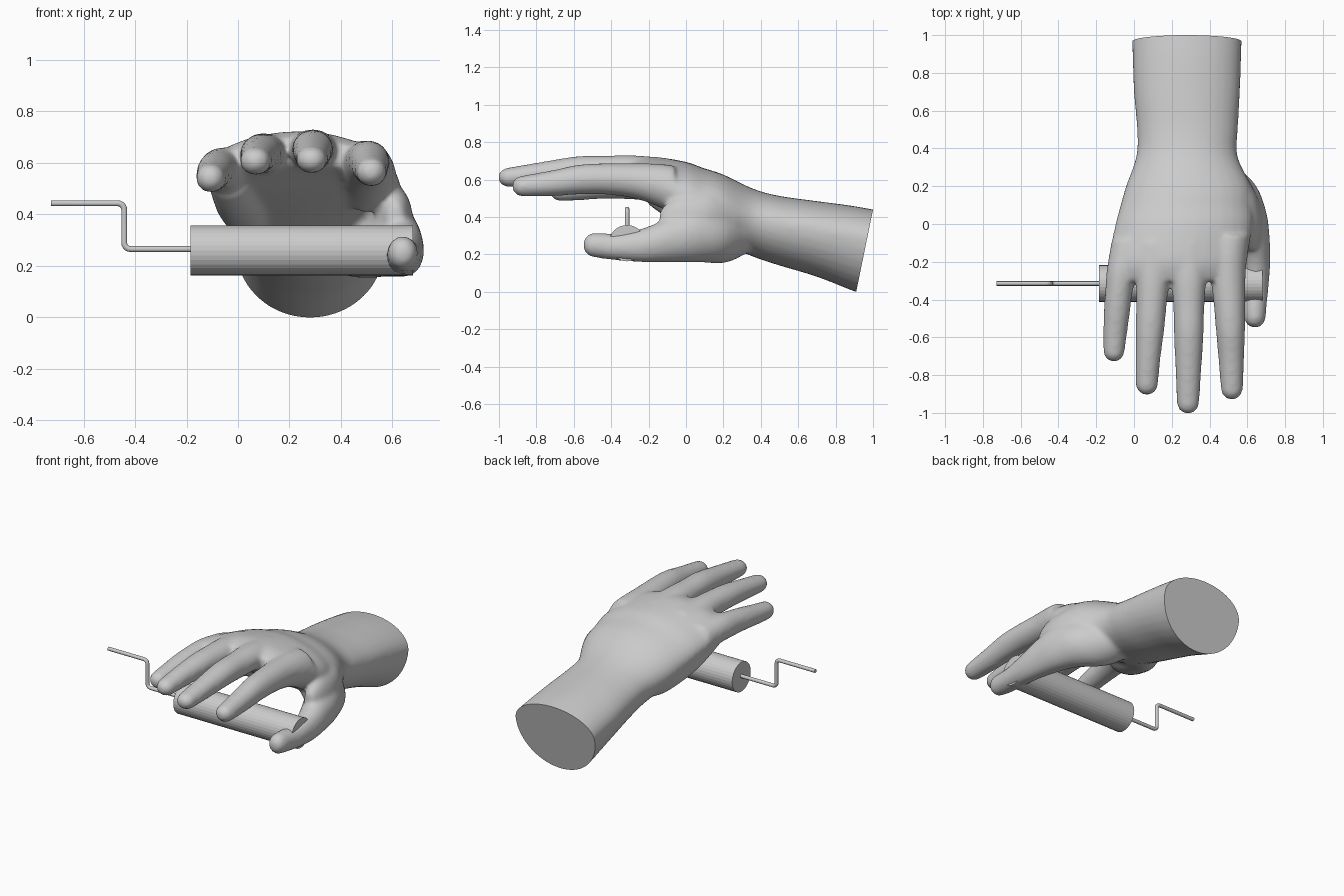
import bpy, bmesh, math
from mathutils import Vector

if "Cube" in bpy.data.objects:
    bpy.data.objects.remove(bpy.data.objects["Cube"])

grey = bpy.data.materials.new("light_grey")
grey.diffuse_color = (0.6, 0.6, 0.6, 1)
grey.use_nodes = True
grey.node_tree.nodes["Principled BSDF"].inputs["Base Color"].default_value = grey.diffuse_color


def add_object(name, bm, smooth=True):
    me = bpy.data.meshes.new(name)
    bm.to_mesh(me)
    bm.free()
    me.materials.append(grey)
    for p in me.polygons:
        p.use_smooth = smooth
    ob = bpy.data.objects.new(name, me)
    bpy.context.collection.objects.link(ob)
    return ob


def spline(rows, steps=5):
    """Catmull-Rom interpolation through section rows."""
    out = []
    for i in range(len(rows) - 1):
        p = [rows[max(0, min(len(rows) - 1, i + k))] for k in (-1, 0, 1, 2)]
        for s in range(steps):
            t = s / steps
            out.append([0.5 * (2 * b + (c - a) * t + (2 * a - 5 * b + 4 * c - d) * t * t
                               + (3 * b - a - 3 * c + d) * t ** 3) for a, b, c, d in zip(*p)])
    return out + [list(rows[-1])]


def loft(bm, rows, sides=32):
    """Rows of (y, centre x, centre z, half width, height above, [height below, arch])."""
    rings = []
    for y, cx, cz, rx, up, *rest in spline(rows):
        down, arch = rest if rest else (up, 0)
        ring = []
        for k in range(sides):
            a = 2 * math.pi * k / sides
            c, s = math.cos(a), math.sin(a)
            ring.append(bm.verts.new((cx + rx * c, y,
                                      cz + (up if s > 0 else down) * s + arch * s * s)))
        rings.append(ring)
    for r0, r1 in zip(rings, rings[1:]):
        for k in range(sides):
            j = (k + 1) % sides
            bm.faces.new((r0[k], r0[j], r1[j], r1[k]))
    bm.faces.new(rings[0])
    bm.faces.new(rings[-1])


def finger(bm, rows, grow=0.007):
    """Finger with a rounded tip added after the last section."""
    rows = [(y, x, z, rx + grow, rz + grow * .7) for y, x, z, rx, rz in rows]
    y, x, z, rx, rz = rows[-1]
    loft(bm, rows)
    dome = [(y - 0.061 * math.sin(a), x, z, rx * math.cos(a), rz * math.cos(a))
            for a in (0, 0.35, 0.7, 1.05, 1.3, 1.5)]
    loft(bm, dome)


bm = bmesh.new()
# forearm, wrist and palm
loft(bm, [(1.12, .28, .245, .296, .172, .32, 0), (.9, .28, .29, .288, .168, .288, 0),
          (.7, .28, .325, .281, .16, .245, 0), (.5, .283, .355, .267, .158, .215, 0),
          (.36, .28, .385, .268, .166, .198, 0), (.2, .287, .44, .33, .182, .19, .005),
          (.09, .275, .48, .35, .168, .18, .015), (0, .265, .515, .364, .152, .165, .028),
          (-.15, .238, .56, .367, .118, .125, .042), (-.23, .23, .58, .36, .09, .09, .05),
          (-.3, .225, .595, .315, .055, .055, .05)])
# heel of the palm on the little finger side
loft(bm, [(.34, .12, .37, .07, .08), (.2, .085, .375, .1, .105), (.05, .035, .425, .11, .1),
          (-.08, 0, .475, .1, .092), (-.2, -.04, .54, .08, .075)])
# thumb and its fleshy base
finger(bm, [(.36, .37, .31, .1, .08), (.22, .46, .3, .17, .14), (.07, .57, .305, .125, .145),
            (-.08, .62, .28, .095, .12), (-.22, .645, .25, .072, .09), (-.36, .643, .24, .063, .07),
            (-.44, .64, .245, .058, .066), (-.49, .64, .25, .054, .063)], .004)
# web of skin between thumb and index finger
loft(bm, [(.28, .46, .4, .12, .13), (.15, .53, .4, .12, .15), (.05, .575, .39, .1, .14),
          (-.04, .6, .385, .075, .125), (-.1, .61, .385, .05, .09), (-.14, .61, .385, .03, .05)])
# index finger
finger(bm, [(-.06, .5, .54, .11, .13), (-.15, .497, .57, .1, .11), (-.27, .497, .592, .087, .09),
            (-.42, .505, .603, .077, .079), (-.57, .511, .6, .07, .075), (-.72, .515, .58, .061, .064),
            (-.87, .518, .565, .052, .052)])
# middle finger
finger(bm, [(-.1, .29, .63, .1, .08), (-.28, .29, .65, .087, .075), (-.43, .29, .65, .076, .073),
            (-.58, .29, .65, .072, .07), (-.77, .288, .63, .062, .06), (-.945, .286, .612, .053, .048)])
# ring finger
finger(bm, [(-.1, .12, .62, .1, .08), (-.27, .102, .635, .084, .075), (-.42, .093, .637, .074, .072),
            (-.55, .085, .635, .07, .067), (-.7, .075, .622, .06, .06), (-.845, .068, .607, .053, .05)])
# little finger
finger(bm, [(-.08, -.02, .56, .09, .085), (-.24, -.06, .575, .077, .08), (-.36, -.08, .573, .066, .072),
            (-.46, -.09, .566, .063, .065), (-.57, -.099, .552, .057, .058), (-.67, -.106, .541, .05, .052)])
bmesh.ops.recalc_face_normals(bm, faces=bm.faces[:])
hand = add_object("hand", bm)

# fuse the parts into one skin and soften the joins
mod = hand.modifiers.new("fuse", 'REMESH')
mod.mode = 'VOXEL'
mod.voxel_size = 0.012
mod = hand.modifiers.new("soften", 'SMOOTH')
mod.factor = 0.5
mod.iterations = 14
bpy.context.view_layer.update()
fused = bmesh.new()
fused.from_object(hand, bpy.context.evaluated_depsgraph_get())
hand.modifiers.clear()

# cut the forearm end with a flat slanted face
cut = bmesh.ops.bisect_plane(fused, geom=fused.verts[:] + fused.edges[:] + fused.faces[:],
                             plane_co=(0, 1, .44), plane_no=Vector((0, .44, -.09)).normalized(),
                             clear_outer=True)
edges = [e for e in cut["geom_cut"] if isinstance(e, bmesh.types.BMEdge)]
bmesh.ops.holes_fill(fused, edges=edges, sides=0)
bmesh.ops.recalc_face_normals(fused, faces=fused.faces[:])
for f in fused.faces:
    f.smooth = True
for e in edges:
    if e.is_valid:
        e.smooth = False
fused.to_mesh(hand.data)
fused.free()

# roller
bpy.ops.mesh.primitive_cylinder_add(vertices=32, radius=.097, depth=.865,
                                    location=(.2475, -.315, .26), rotation=(0, math.pi / 2, 0))
roller = bpy.context.object
roller.name = "roller"
roller.data.materials.append(grey)

# crank handle: a bent rod with rounded corners
cu = bpy.data.curves.new("crank_handle", 'CURVE')
cu.dimensions = '3D'
cu.bevel_depth = .012
cu.bevel_resolution = 3
cu.use_fill_caps = True
pts = [(-.16, .265)]
for cx, cz, a0, a1 in ((-.417, .29, 270, 180), (-.467, .418, 0, 90)):
    for k in range(6):
        a = math.radians(a0 + (a1 - a0) * k / 5)
        pts.append((cx + .025 * math.cos(a), cz + .025 * math.sin(a)))
pts.append((-.727, .443))
sp = cu.splines.new('POLY')
sp.points.add(len(pts) - 1)
for p, (x, z) in zip(sp.points, pts):
    p.co = (x, -.315, z, 1)
sp.use_smooth = True
cu.materials.append(grey)
crank = bpy.data.objects.new("crank_handle", cu)
bpy.context.collection.objects.link(crank)
